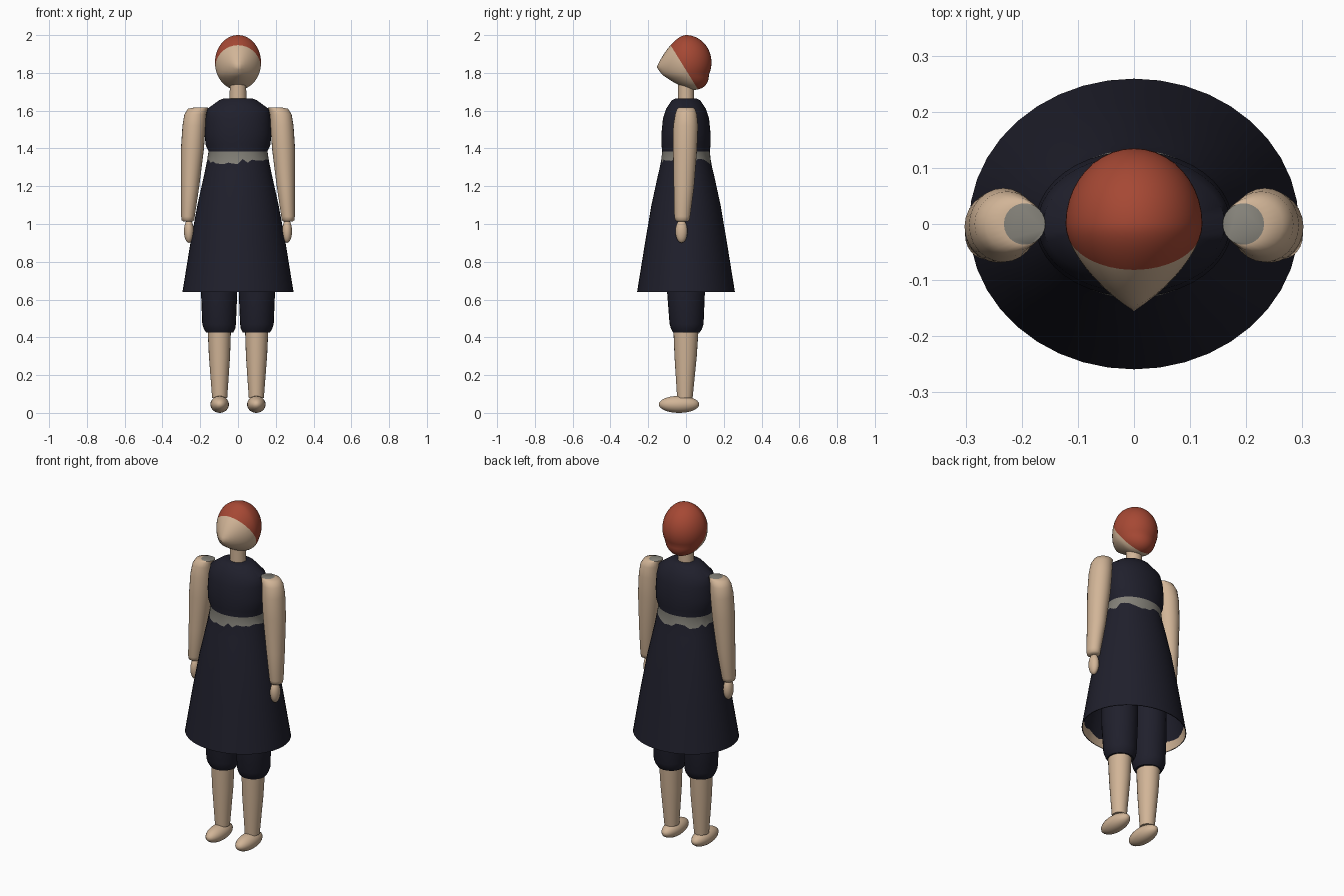
import bpy, bmesh, math, random
from mathutils import Vector

random.seed(4)
cube = bpy.data.objects.get("Cube")
if cube:
    bpy.data.objects.remove(cube)


def material(name, rgb):
    m = bpy.data.materials.new(name)
    m.use_nodes = True
    m.diffuse_color = (*rgb, 1)
    m.node_tree.nodes["Principled BSDF"].inputs["Base Color"].default_value = (*rgb, 1)
    return m


SKIN = material("skin", (0.64, 0.46, 0.31))
NAVY = material("navy cloth", (0.014, 0.014, 0.025))
GREY = material("grey cloth", (0.23, 0.22, 0.19))
HAIR = material("red hair", (0.38, 0.065, 0.034))


def finish(name, bm, mats, angle=40):
    bmesh.ops.recalc_face_normals(bm, faces=bm.faces[:])
    mesh = bpy.data.meshes.new(name)
    bm.to_mesh(mesh)
    bm.free()
    for m in mats:
        mesh.materials.append(m)
    ob = bpy.data.objects.new(name, mesh)
    bpy.context.collection.objects.link(ob)
    bpy.ops.object.select_all(action='DESELECT')
    ob.select_set(True)
    bpy.context.view_layer.objects.active = ob
    bpy.ops.object.shade_smooth_by_angle(angle=math.radians(angle))
    return ob


def loft(rings, seg=24, jitter=None, bands=None):
    """Skin elliptical rings (z, cx, cy, rx, ry); jitter = {ring: z noise}, bands = {ring: material}."""
    jitter, bands = jitter or {}, bands or {}
    bm = bmesh.new()
    loops = []
    for i, (z, cx, cy, rx, ry) in enumerate(rings):
        loop = []
        for k in range(seg):
            a = math.tau * k / seg
            n = jitter.get(i, 0)
            loop.append(bm.verts.new((cx + rx * math.cos(a), cy + ry * math.sin(a),
                                      z + random.uniform(-n, n))))
        loops.append(loop)
    for i in range(len(loops) - 1):
        a, b = loops[i], loops[i + 1]
        for k in range(seg):
            j = (k + 1) % seg
            f = bm.faces.new((a[k], a[j], b[j], b[k]))
            f.material_index = bands.get(i, 0)
    for i in (0, -1):
        bm.faces.new(loops[i]).material_index = bands.get("cap" if i == 0 else "end", 0)
    return bm


def ellipsoid(name, centre, radii, mat):
    bm = bmesh.new()
    bmesh.ops.create_uvsphere(bm, u_segments=24, v_segments=14, radius=1)
    for v in bm.verts:
        v.co = Vector(c + r * x for c, r, x in zip(centre, radii, v.co))
    return finish(name, bm, [mat], 180)


# Head: round skull drawn out to a pointed face, hair split off by a slanted plane
bm = bmesh.new()
bmesh.ops.create_uvsphere(bm, u_segments=40, v_segments=28, radius=1)
for v in bm.verts:
    x, y, z = v.co
    r = min(1, math.hypot(x, z))
    if y < 0:
        y = -(0.08 * math.sqrt(1 - r * r) + 0.075 * (1 - r))
        z -= 0.17 * (1 - r)
    else:
        y *= 0.135
    z = 1.855 + 0.145 * z
    y += 0.5 * max(0, 1.79 - z)
    v.co = (0.122 * x, y, z)
hairline, slant = Vector((0, -0.09, 1.96)), Vector((0, 1, 0.62))
bmesh.ops.bisect_plane(bm, geom=bm.verts[:] + bm.edges[:] + bm.faces[:], dist=1e-5,
                       plane_co=hairline, plane_no=slant)
for f in bm.faces:
    f.material_index = int((f.calc_center_median() - hairline).dot(slant) > 0)
finish("head", bm, [SKIN, HAIR], 60)

finish("neck", loft([(1.62, 0, 0, 0.045, 0.043), (1.75, 0, 0, 0.043, 0.042)]), [SKIN])

# Robe: bodice, ragged sash, flared open skirt and its lining with a ragged hem facing
robe = [
    (1.665, 0, 0, 0.075, 0.055),
    (1.655, 0, 0, 0.1, 0.075),
    (1.61, 0, 0, 0.162, 0.105),
    (1.56, 0, 0, 0.172, 0.122),
    (1.48, 0, 0, 0.176, 0.13),
    (1.42, 0, 0, 0.172, 0.13),
    (1.385, 0, 0, 0.156, 0.126),
    (1.33, 0, 0, 0.164, 0.132),
    (1.27, 0, 0, 0.177, 0.146),
    (1.1, 0, 0, 0.215, 0.183),
    (0.9, 0, 0, 0.252, 0.217),
    (0.64, 0, 0, 0.294, 0.259),
    (0.64, 0, 0, 0.29, 0.255),
    (0.69, 0, 0, 0.281, 0.246),
    (0.9, 0, 0, 0.246, 0.211),
    (1.2, 0, 0, 0.185, 0.155),
]
finish("robe", loft(robe, 40, {7: 0.014, 13: 0.012}, {6: 1, 12: 2}), [NAVY, GREY, SKIN])

# Limbs, built for each side
for s, side in ((1, "left"), (-1, "right")):
    arm = [
        (1.617, 0.195, 0, 0.037, 0.037),
        (1.61, 0.213, 0, 0.052, 0.048),
        (1.58, 0.226, 0, 0.058, 0.058),
        (1.52, 0.233, -0.002, 0.061, 0.066),
        (1.4, 0.241, -0.005, 0.061, 0.064),
        (1.2, 0.253, -0.011, 0.048, 0.054),
        (1.04, 0.265, -0.02, 0.036, 0.042),
        (1.02, 0.265, -0.02, 0.033, 0.038),
        (1.012, 0.265, -0.02, 0.022, 0.026),
    ]
    trouser = [
        (0.95, 0.1, 0, 0.095, 0.105),
        (0.64, 0.1, 0, 0.096, 0.1),
        (0.47, 0.1, 0.003, 0.089, 0.09),
        (0.445, 0.098, 0.003, 0.083, 0.082),
        (0.425, 0.097, 0.002, 0.072, 0.07),
    ]
    shin = [
        (0.45, 0.099, 0, 0.062, 0.067),
        (0.3, 0.098, -0.002, 0.056, 0.059),
        (0.08, 0.097, -0.006, 0.04, 0.041),
    ]
    for name, rings, mats, bands in (
        ("arm", arm, [SKIN, GREY], {"cap": 1}),
        ("trouser_leg", trouser, [NAVY], {}),
        ("shin", shin, [SKIN], {}),
    ):
        mirrored = [(z, s * cx, cy, rx, ry) for z, cx, cy, rx, ry in rings]
        finish(f"{side}_{name}", loft(mirrored, 24, None, bands), mats, 50)
    ellipsoid(f"{side}_hand", (s * 0.26, -0.024, 0.962), (0.026, 0.032, 0.062), SKIN)
    ellipsoid(f"{side}_foot", (s * 0.097, -0.037, 0.045), (0.049, 0.107, 0.045), SKIN)
